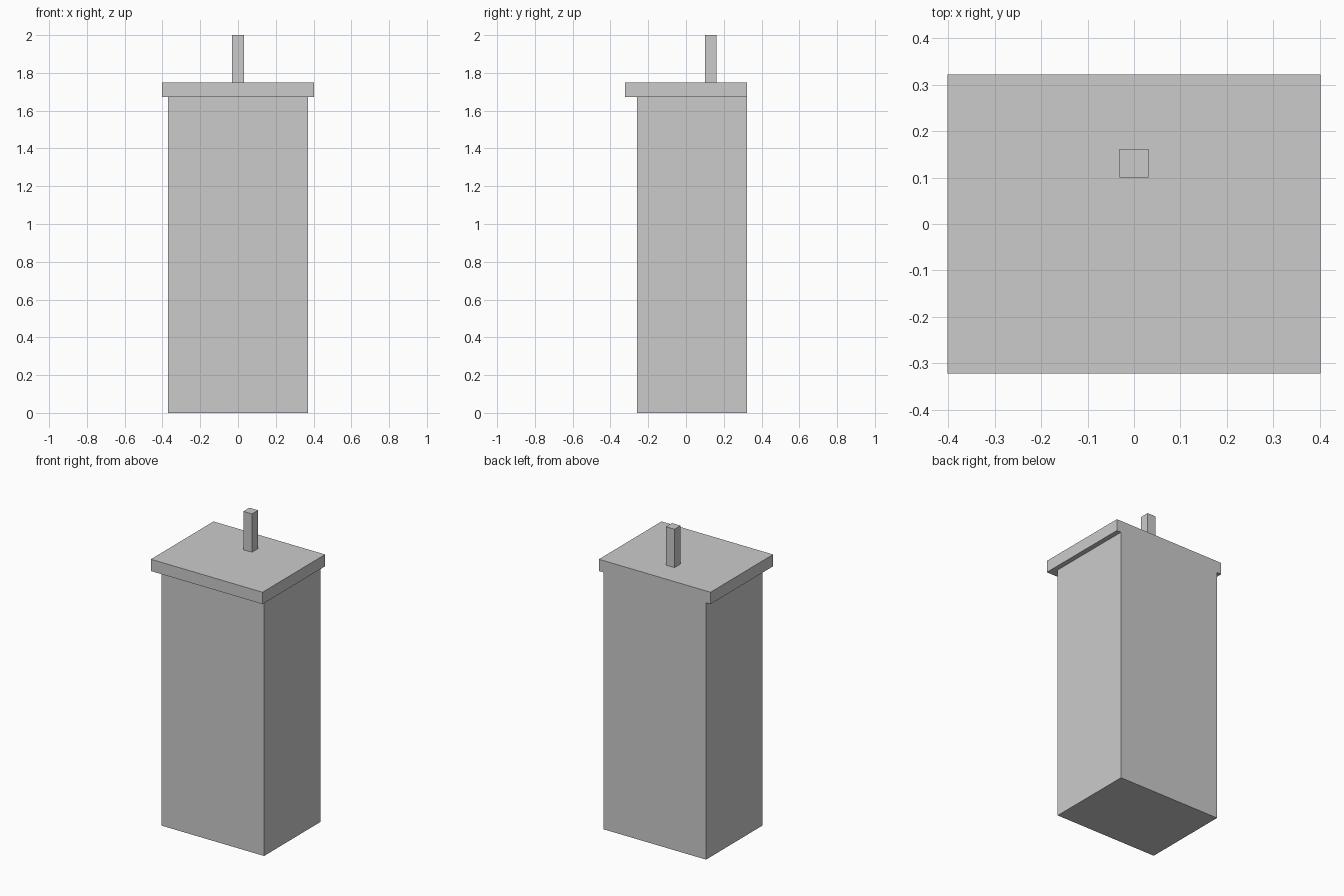
import bpy

if "Cube" in bpy.data.objects:
    bpy.data.objects.remove(bpy.data.objects["Cube"])


def box(name, lo, hi):
    """Axis-aligned box between two corners."""
    centre = [(a + b) / 2 for a, b in zip(lo, hi)]
    bpy.ops.mesh.primitive_cube_add(size=1, location=centre)
    ob = bpy.context.object
    ob.name = name
    ob.scale = [b - a for a, b in zip(lo, hi)]
    bpy.ops.object.transform_apply(location=False, rotation=False, scale=True)
    return ob


# Tall cabinet body, flush with the lid at the back
box("body", (-0.37, -0.26, 0), (0.37, 0.322, 1.673))

# Overhanging flat lid
box("lid", (-0.402, -0.322, 1.673), (0.402, 0.322, 1.75))

# Small square post on top
box("post", (-0.031, 0.1, 1.75), (0.031, 0.162, 2.0))
